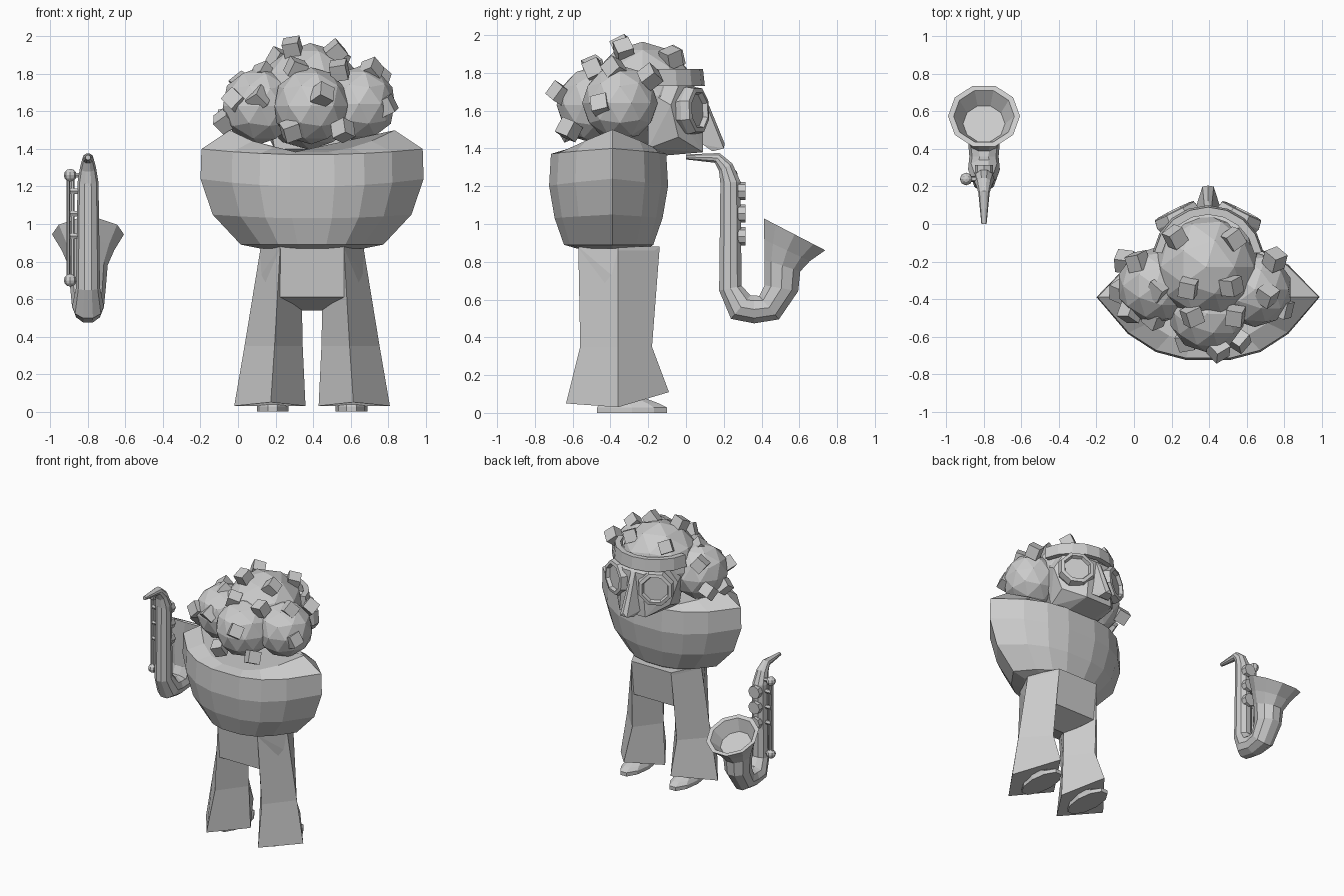
import bpy, bmesh, random
from math import sin, cos, pi, radians
from mathutils import Vector, Matrix, Euler

if "Cube" in bpy.data.objects:
    bpy.data.objects.remove(bpy.data.objects["Cube"])

random.seed(4)
CX = 0.395   # centre line of the figure
SX = -0.8    # centre line of the horn


def finish(name, bm):
    bmesh.ops.recalc_face_normals(bm, faces=bm.faces)
    me = bpy.data.meshes.new(name)
    bm.to_mesh(me)
    bm.free()
    ob = bpy.data.objects.new(name, me)
    bpy.context.collection.objects.link(ob)
    return ob


def loft(name, rings, closed=False):
    """Skin a list of equal-length point rings, capping the ends."""
    bm = bmesh.new()
    vs = [[bm.verts.new(p) for p in r] for r in rings]
    n = len(vs[0])
    pairs = list(zip(vs, vs[1:]))
    for a, b in pairs:
        for i in range(n):
            j = (i + 1) % n
            bm.faces.new((a[i], a[j], b[j], b[i]))
    bm.faces.new(vs[0])
    bm.faces.new(vs[-1])
    return finish(name, bm)


def hull(name, pts):
    """Convex solid from half a set of points, mirrored about the figure centre."""
    bm = bmesh.new()
    for x, y, z in pts:
        for s in ((1, -1) if x else (1,)):
            bm.verts.new((CX + s * x, y, z))
    res = bmesh.ops.convex_hull(bm, input=bm.verts)
    junk = {g for g in res["geom_interior"] + res["geom_unused"]
            if isinstance(g, bmesh.types.BMVert)}
    bmesh.ops.delete(bm, geom=list(junk), context='VERTS')
    return finish(name, bm)


def rod(name, a, b, r, n=8):
    a, b = Vector(a), Vector(b)
    q = (b - a).to_track_quat('Z', 'Y')
    ring = [q @ Vector((r * cos(2 * pi * i / n), r * sin(2 * pi * i / n), 0)) for i in range(n)]
    return loft(name, [[a + p for p in ring], [b + p for p in ring]])


# Torso: lens-shaped sections (z, half width, front y, back y, rise at sides)
US = (-1, -.72, -.47, -.2, .2, .47, .72, 1)
rows = [(.87, .28, -.2, -.58, 0), (.89, .38, -.17, -.65, 0), (1.03, .53, -.12, -.7, .02),
        (1.2, .595, -.09, -.73, .04), (1.37, .59, -.1, -.72, .03), (1.38, .44, -.14, -.63, .12)]
rings = []
for z, w, yf, yb, rise in rows:
    back = [(u, yb) for u in US]
    front = [(u, yf) for u in US[-2:0:-1]]
    rings.append([(CX + u * w, -.39 + (y + .39) * (1 - abs(u) ** 2.6), z + rise * u * u)
                  for u, y in back + front])
loft("torso", rings)

# Pelvis and flared trouser legs with diamond sections
hull("pelvis", [(.275, -.36, .88), (.17, -.57, .88), (.17, -.14, .88), (.18, -.545, .61),
                (.18, -.175, .61), (.065, -.36, .54), (.29, -.36, .7)])
LEG = [[(.275, -.36, .87), (.17, -.57, .87), (.06, -.36, .87), (.17, -.14, .87)],
       [(.36, -.36, .35), (.2, -.56, .35), (.05, -.36, .35), (.19, -.18, .35)],
       [(.415, -.36, .03), (.22, -.635, .05), (.035, -.36, .03), (.2, -.09, .11)]]
for s, side in ((-1, "left"), (1, "right")):
    loft(side + "_trouser_leg", [[(CX + s * x, y, z) for x, y, z in r] for r in LEG])
    # Shoes
    shoe = [(0, -.285, .085, .195), (.028, -.285, .085, .195), (.05, -.3, .075, .165),
            (.085, -.34, .055, .11)]
    loft(side + "_shoe", [[(CX + s * .21 + rx * cos(a * pi / 5), yc + ry * sin(a * pi / 5), z)
                           for a in range(10)] for z, yc, rx, ry in shoe])

# Hair lobes
lobes = [("top", (.385, -.23, 1.68), .285), ("left", (.115, -.33, 1.63), .205),
         ("right", (.645, -.35, 1.64), .2), ("back", (.39, -.48, 1.63), .205)]
for name, c, r in lobes:
    bm = bmesh.new()
    bmesh.ops.create_icosphere(bm, subdivisions=2, radius=r, matrix=Matrix.Translation(c))
    finish("hair_" + name, bm)

# Hair curls: tilted cubes scattered on the lobes
curls = [(.22, -.07, 1.88), (.53, -.08, 1.88), (.29, -.34, 1.94), (.52, -.33, 1.92),
         (.31, -.49, 1.83), (.54, -.49, 1.82), (.45, -.67, 1.69), (.28, -.62, 1.5),
         (.56, -.62, 1.5), (.11, -.5, 1.67), (-.02, -.47, 1.66), (.13, -.35, 1.8),
         (-.05, -.2, 1.56), (.71, -.38, 1.82), (.75, -.19, 1.78), (.79, -.45, 1.63),
         (.02, -.2, 1.75), (-.07, -.36, 1.55)]
for p in curls:
    bm = bmesh.new()
    rot = Euler([random.uniform(.2, 1.3) for _ in range(3)]).to_matrix().to_4x4()
    bmesh.ops.create_cube(bm, size=.088, matrix=Matrix.Translation(p) @ rot)
    finish("hair_curl", bm)

# Face, nose
hull("face", [(.11, .09, 1.38), (.11, -.14, 1.36), (.23, -.04, 1.46), (.27, -.08, 1.63),
              (.1, .09, 1.5), (.09, .08, 1.7), (.2, -.02, 1.78), (.2, -.2, 1.4), (.25, -.2, 1.7)])
hull("nose", [(.018, .08, 1.7), (0, .125, 1.62), (.065, .09, 1.42), (.03, .2, 1.40),
              (.045, .14, 1.385), (0, .205, 1.425)])

# Glasses: bevelled octagonal frames with recessed lenses
for s, side in ((-1, "left"), (1, "right")):
    q = Vector((s * .5, 1, .05)).to_track_quat('Z', 'Y')
    c = Vector((CX + s * .155, .02, 1.6))
    prof = [(.11, -.06), (.135, .01), (.125, .055), (.1, .06), (.09, .035)]
    loft(side + "_glasses_lens", [[c + q @ Vector((r * cos((i + .5) * pi / 4),
         r * sin((i + .5) * pi / 4), d)) for i in range(8)] for r, d in prof])

# Headband arc
band = []
for k in range(9):
    a = radians(10 + 20 * k)
    band.append([(CX + r * cos(a), -.2 + r * sin(a), z)
                 for r, z in ((.26, 1.73), (.3, 1.73), (.29, 1.82), (.25, 1.82))])
loft("headband", band)

# Horn: tube sections (y, z, radius, heading in degrees), bell turned back inside
tube = [(0, 1.355, .014, 0), (.165, 1.35, .03, -25), (.21, 1.3, .043, -60),
        (.235, 1.22, .056, -85), (.235, .66, .064, -78), (.29, .56, .085, -40),
        (.36, .548, .078, 0), (.44, .557, .085, 40), (.505, .66, .095, 80),
        (.51, .78, .105, 72), (.535, .86, .14, 65), (.575, .945, .192, 62.6),
        (.575, .943, .162, 62.6), (.535, .865, .112, 62.6)]
rings = []
for y, z, r, ang in tube:
    a = radians(ang)
    rings.append([(SX + r * cos(i * pi / 5), y - sin(a) * r * sin(i * pi / 5),
                   z + cos(a) * r * sin(i * pi / 5)) for i in range(10)])
loft("horn_body", rings)

# Horn keys, side rod, posts and end knobs
for z in (1.175, 1.055, .935):
    rod("horn_key_stem", (SX, .25, z), (SX, .295, z), .025)
    rod("horn_key", (SX, .275, z), (SX, .315, z), .048)
    rod("horn_rod_post", (-.895, .24, z), (-.83, .24, z), .016, 6)
for dx in (-.01, .012):
    rod("horn_side_rod", (-.895 + dx, .24, .7), (-.895 + dx, .24, 1.26), .01, 6)
for z in (.7, 1.26):
    bm = bmesh.new()
    bmesh.ops.create_uvsphere(bm, u_segments=8, v_segments=6, radius=.034,
                              matrix=Matrix.Translation((-.895, .24, z)))
    finish("horn_rod_knob", bm)
    rod("horn_knob_post", (-.895, .24, z), (-.83, .24, z), .014, 6)
